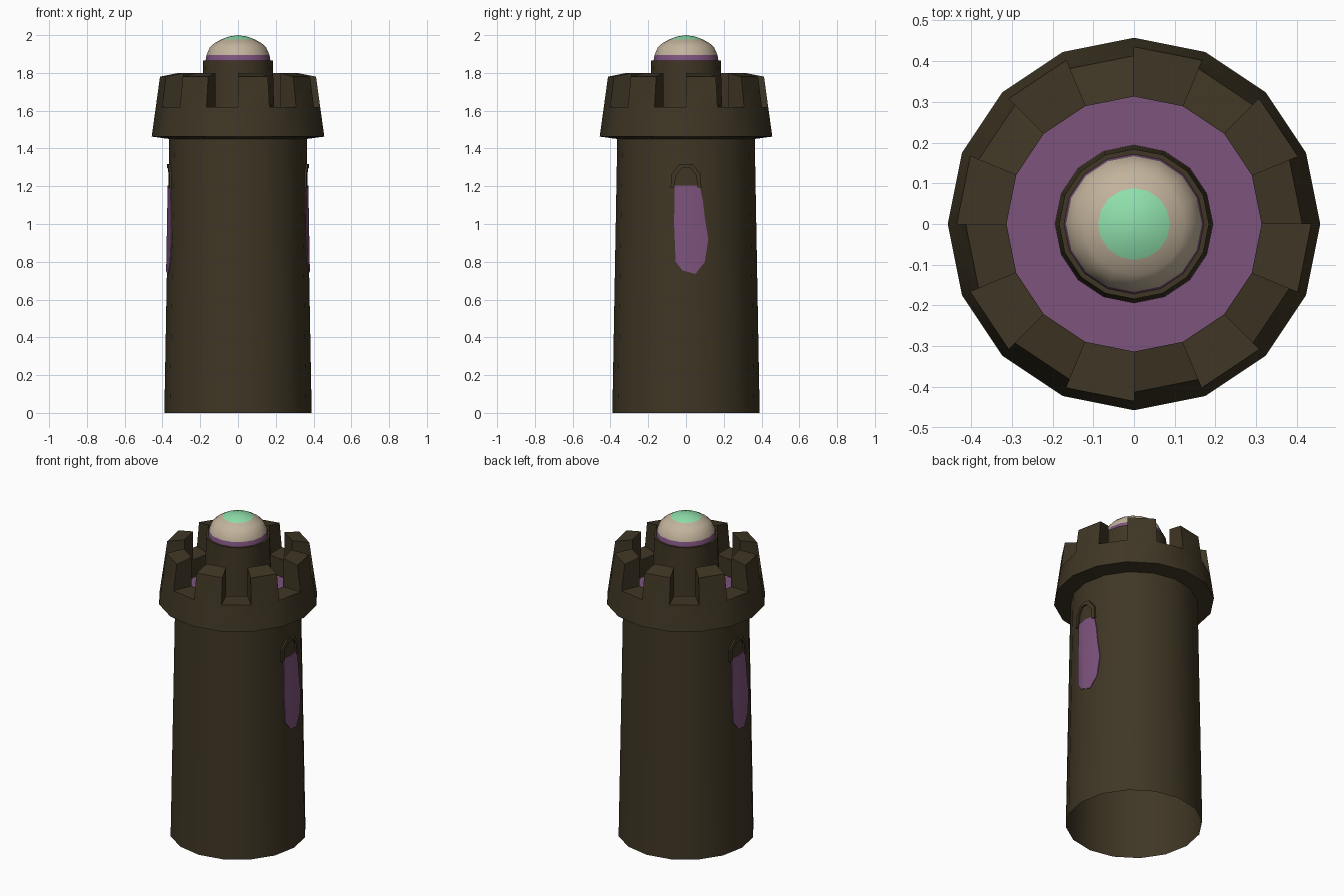
import bpy, bmesh, math

if "Cube" in bpy.data.objects:
    bpy.data.objects.remove(bpy.data.objects["Cube"])

def material(name, col):
    m = bpy.data.materials.new(name)
    m.diffuse_color = (*col, 1)
    m.use_nodes = True
    m.node_tree.nodes["Principled BSDF"].inputs["Base Color"].default_value = m.diffuse_color
    return m

STONE = material("dark_stone", (0.050, 0.037, 0.018))
PURPLE = material("purple", (0.205, 0.087, 0.205))
BEIGE = material("beige", (0.54, 0.45, 0.33))
GREEN = material("mint_green", (0.275, 0.74, 0.41))
SIDES = 16
STEP = 2 * math.pi / SIDES

def finish(name, bm, mats, rule=None, fix=True):
    """Merge, smooth by angle, colour by rule and link the object."""
    bmesh.ops.remove_doubles(bm, verts=bm.verts, dist=1e-5)
    if fix:
        bmesh.ops.recalc_face_normals(bm, faces=bm.faces)
    for f in bm.faces:
        f.smooth = True
        if rule:
            f.material_index = rule(f.calc_center_median())
    for e in bm.edges:
        e.smooth = len(e.link_faces) == 2 and e.calc_face_angle(0) < math.radians(30)
    me = bpy.data.meshes.new(name)
    bm.to_mesh(me)
    bm.free()
    for m in mats:
        me.materials.append(m)
    ob = bpy.data.objects.new(name, me)
    bpy.context.collection.objects.link(ob)
    return ob

def point(r, z, i, n=SIDES):
    a = 2 * math.pi * i / n
    return (r * math.cos(a), r * math.sin(a), z)

def strip(bm, profile, i, n=SIDES):
    """One segment of a turned shape; profile runs so that normals face out."""
    for (r0, z0), (r1, z1) in zip(profile, profile[1:]):
        pts = [point(r0, z0, i, n), point(r0, z0, i + 1, n)]
        if r1 > 0:
            pts += [point(r1, z1, i + 1, n), point(r1, z1, i, n)]
        else:
            pts.append((0, 0, z1))
        bm.faces.new([bm.verts.new(p) for p in pts])

def lathe(name, profile, mats, rule=None, n=SIDES):
    bm = bmesh.new()
    for i in range(n):
        strip(bm, profile, i, n)
    return finish(name, bm, mats, rule, fix=False)

# Shaft, open underneath
lathe("tower_shaft", [(0.39, 0), (0.364, 1.45)], [STONE])

# Crown with alternating merlons and gaps
bm = bmesh.new()
LOW = [(0.435, 1.62), (0.313, 1.62)]
HIGH = [(0.413, 1.78), (0.313, 1.80)]
for i in range(SIDES):
    strip(bm, [(0.362, 1.45), (0.457, 1.463), LOW[0]], i)
    strip(bm, [LOW[1], (0.313, 1.51)], i)
    if i % 2:
        strip(bm, LOW, i)
    else:
        strip(bm, [LOW[0], HIGH[0], HIGH[1], LOW[1]], i)
        for k in (i, i + 1):
            ring = [LOW[0], HIGH[0], HIGH[1], LOW[1]]
            if k == i + 1:
                ring.reverse()
            bm.faces.new([bm.verts.new(point(r, z, k)) for r, z in ring])
finish("crown", bm, [STONE], fix=False)

# Roof deck and inner turret
lathe("roof_deck", [(0.313, 1.51), (0.185, 1.51)], [PURPLE])
lathe("turret", [(0.194, 1.51), (0.184, 1.865), (0.160, 1.865)], [STONE])

# Dome: purple rim, beige shell, green cap
def dome_colour(c):
    return 1 if c.z < 1.893 else (2 if c.z > 1.978 else 0)
lathe("dome", [(0.172, 1.862), (0.167, 1.894), (0.148, 1.937), (0.125, 1.957),
               (0.088, 1.978), (0.045, 1.993), (0, 2.0)],
      [BEIGE, PURPLE, GREEN], dome_colour)

# Details hugging the shaft on both sides
def wall_x(y, z):
    r = 0.39 - 0.026 * z / 1.45
    return r - abs(y) * math.tan(STEP / 2)

def wall_plate(name, polys, mat, thick, turn):
    bm = bmesh.new()
    for poly in polys:
        bm.faces.new([bm.verts.new((0, y, z)) for y, z in poly])
    bmesh.ops.remove_doubles(bm, verts=bm.verts, dist=1e-5)
    bmesh.ops.bisect_plane(bm, geom=bm.verts[:] + bm.edges[:] + bm.faces[:],
                           plane_co=(0, 0, 0), plane_no=(0, 1, 0))
    for v in bm.verts:
        v.co.x = wall_x(v.co.y, v.co.z) - 0.002
    ext = bmesh.ops.extrude_face_region(bm, geom=bm.faces[:])
    for v in ext["geom"]:
        if isinstance(v, bmesh.types.BMVert):
            v.co.x += thick + 0.002
    ob = finish(name, bm, [mat])
    ob.rotation_euler.z = turn

BANNER = [(-0.06, 1.205), (-0.063, 1.0), (-0.055, 0.80), (-0.02, 0.755), (0.05, 0.735),
          (0.10, 0.80), (0.118, 0.92), (0.10, 1.03), (0.09, 1.12), (0.072, 1.205)]
OUTER = [(-0.082, 1.19), (-0.077, 1.265), (-0.035, 1.318),
         (0.035, 1.318), (0.077, 1.265), (0.082, 1.19)]
INNER = [(-0.060, 1.19), (-0.055, 1.255), (-0.022, 1.297),
         (0.022, 1.297), (0.055, 1.255), (0.060, 1.19)]
HOOD = [[OUTER[k], OUTER[k + 1], INNER[k + 1], INNER[k]] for k in range(5)]
for side, turn in (("right", 0), ("left", math.pi)):
    wall_plate("banner_" + side, [BANNER], PURPLE, 0.004, turn)
    wall_plate("window_hood_" + side, HOOD, STONE, 0.010, turn)
